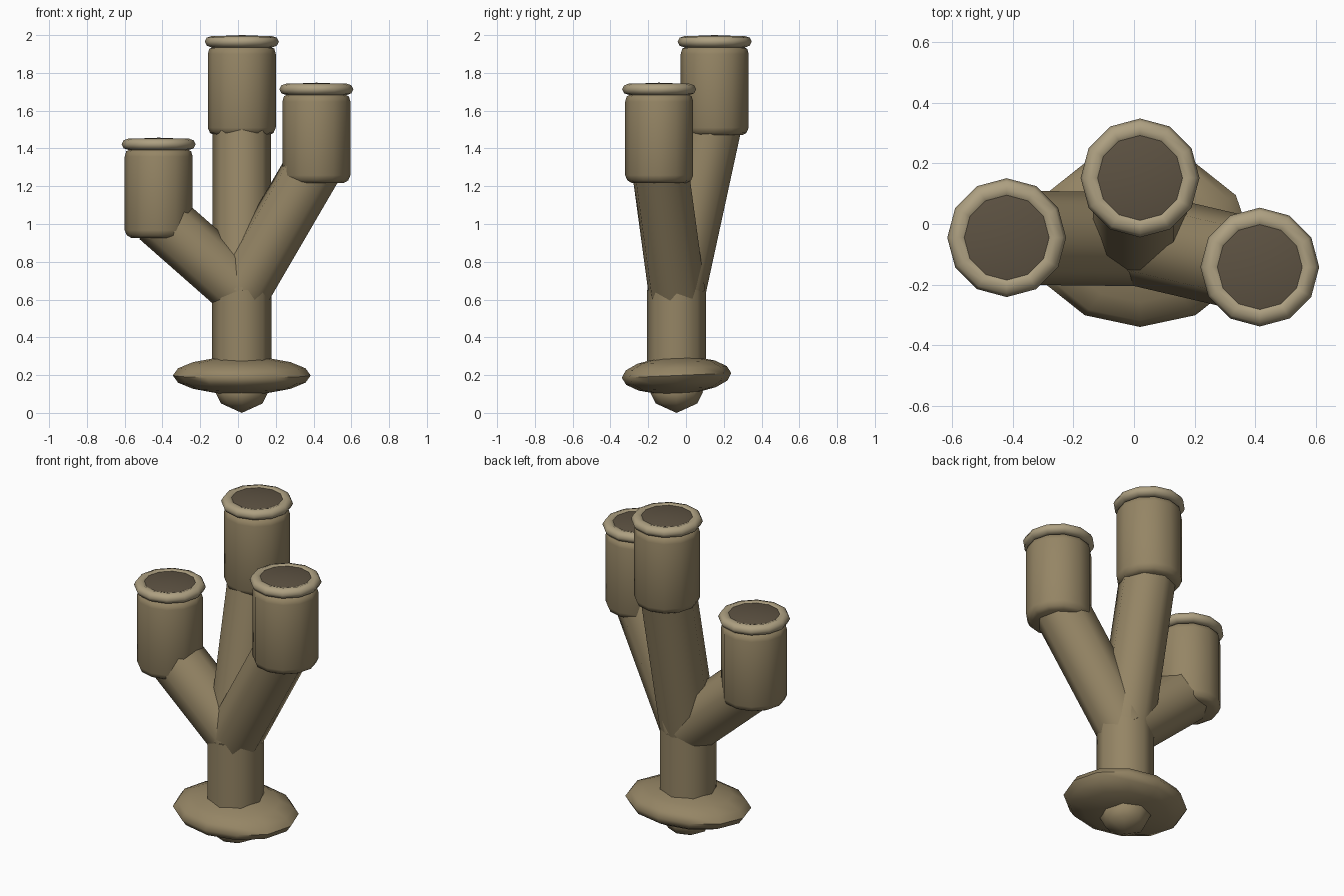
import bpy, bmesh, math
from mathutils import Vector, Matrix

if "Cube" in bpy.data.objects:
    bpy.data.objects.remove(bpy.data.objects["Cube"])


def material(name, rgb):
    m = bpy.data.materials.new(name)
    m.diffuse_color = (*rgb, 1)
    m.use_nodes = True
    m.node_tree.nodes["Principled BSDF"].inputs["Base Color"].default_value = m.diffuse_color
    return m


BARK = material("bark_tan", (0.30, 0.235, 0.13))
RIM = material("rim_tan", (0.42, 0.35, 0.22))
DARK = material("dark_inside", (0.11, 0.085, 0.055))


def finish(name, bm, mat, angle=40):
    bmesh.ops.recalc_face_normals(bm, faces=bm.faces)
    me = bpy.data.meshes.new(name)
    bm.to_mesh(me)
    bm.free()
    ob = bpy.data.objects.new(name, me)
    bpy.context.collection.objects.link(ob)
    me.materials.append(mat)
    bpy.ops.object.select_all(action='DESELECT')
    ob.select_set(True)
    bpy.context.view_layer.objects.active = ob
    bpy.ops.object.shade_smooth_by_angle(angle=math.radians(angle))
    return ob


def lathe(name, profile, sides, centre, mat, closed=False, angle=40):
    """Spin an (r, z) profile around the vertical through centre."""
    bm = bmesh.new()
    vs = [bm.verts.new((r, 0, z)) for r, z in profile]
    pairs = list(zip(vs, vs[1:])) + ([(vs[-1], vs[0])] if closed else [])
    edges = [bm.edges.new(p) for p in pairs]
    bmesh.ops.spin(bm, geom=vs + edges, cent=(0, 0, 0), axis=(0, 0, 1),
                   angle=math.tau, steps=sides, use_duplicate=False)
    bmesh.ops.remove_doubles(bm, verts=bm.verts, dist=1e-4)
    bmesh.ops.translate(bm, verts=bm.verts, vec=centre)
    return finish(name, bm, mat, angle)


def tube(name, a, b, r, sides=8):
    """Straight capped tube from a to b."""
    a, b = Vector(a), Vector(b)
    d = b - a
    bm = bmesh.new()
    rot = d.to_track_quat('Z', 'Y').to_matrix().to_4x4()
    bmesh.ops.create_cone(bm, cap_ends=True, segments=sides, radius1=r, radius2=r,
                          depth=d.length, matrix=Matrix.Translation((a + b) / 2) @ rot)
    return finish(name, bm, BARK, 50)


CX, CY = 0.02, -0.05

# Root tip, flattened base disc and trunk
lathe("root_tip", [(0, 0.0), (0.11, 0.05), (0.14, 0.11), (0.11, 0.17), (0, 0.2)],
      8, (CX, CY, 0), BARK, angle=50)

bm = bmesh.new()
bmesh.ops.create_uvsphere(
    bm, u_segments=12, v_segments=8, radius=1,
    matrix=Matrix.Translation((CX, CY, 0.198)) @ Matrix.Rotation(math.radians(2.5), 4, 'X')
    @ Matrix.Diagonal((0.365, 0.29, 0.1, 1)))
finish("base_disc", bm, BARK, 60)

tube("trunk", (CX, CY, 0.15), (CX, CY, 0.65), 0.157)

# Branches, each carrying an upright cup with a rim and a dark mouth
body = [(0, 0), (0.145, 0), (0.168, 0.012), (0.18, 0.04),
        (0.18, 0.43), (0.172, 0.458), (0.15, 0.468), (0, 0.468)]
rim = [(0.16 + 0.036 * math.cos(t), 0.492 + 0.03 * math.sin(t))
       for t in (i * math.tau / 8 for i in range(8))]
mouth = [(0, 0.48), (0.148, 0.5), (0.146, 0.517), (0.1, 0.526), (0, 0.53)]

for side, x, y, z in (("left", -0.42, -0.045, 0.927),
                      ("right", 0.415, -0.142, 1.218),
                      ("back", 0.02, 0.152, 1.47)):
    tube(side + "_branch", (CX, CY, 0.65), (x, y, z + 0.11), 0.155)
    lathe(side + "_cup", body, 12, (x, y, z), BARK, angle=50)
    lathe(side + "_rim", rim, 12, (x, y, z + 0.003), RIM, closed=True, angle=60)
    lathe(side + "_mouth", mouth, 12, (x, y, z), DARK, angle=50)
